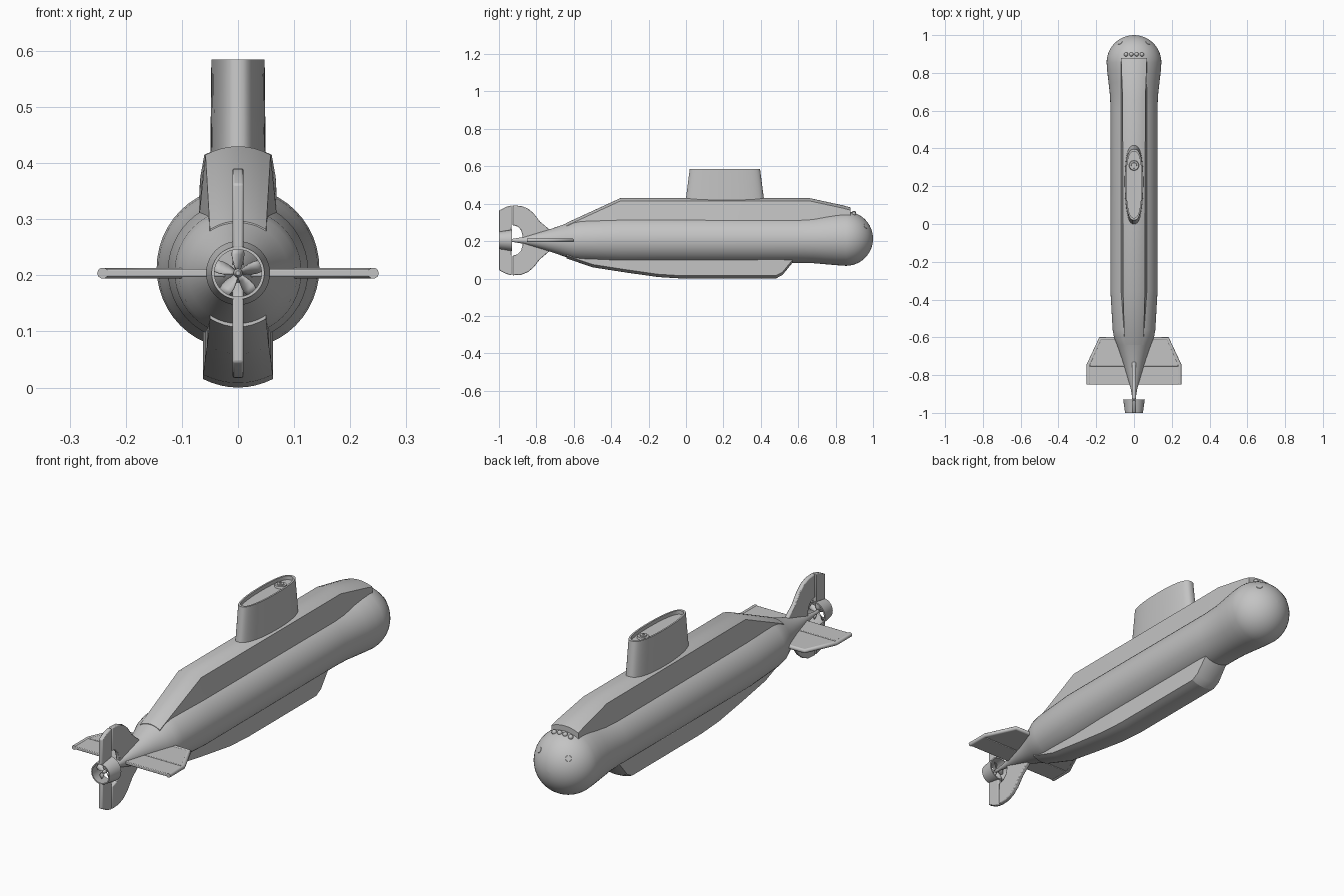
import bpy, bmesh, math
from mathutils import Vector, Matrix

if "Cube" in bpy.data.objects:
    bpy.data.objects.remove(bpy.data.objects["Cube"], do_unlink=True)

grey = bpy.data.materials.new("hull_grey")
grey.use_nodes = True
COLOR = (0.55, 0.55, 0.55, 1)
grey.diffuse_color = COLOR
grey.node_tree.nodes["Principled BSDF"].inputs["Base Color"].default_value = COLOR

AXIS = 0.204  # height of the propeller shaft


def finish(name, bm, angle=30):
    bmesh.ops.recalc_face_normals(bm, faces=bm.faces)
    mesh = bpy.data.meshes.new(name)
    bm.to_mesh(mesh)
    bm.free()
    obj = bpy.data.objects.new(name, mesh)
    bpy.context.collection.objects.link(obj)
    mesh.materials.append(grey)
    bpy.ops.object.select_all(action="DESELECT")
    obj.select_set(True)
    bpy.context.view_layer.objects.active = obj
    bpy.ops.object.shade_smooth_by_angle(angle=math.radians(angle))
    return obj


def loft(name, rings, closed=False, angle=30):
    """Skin a row of equal rings; closed joins the last ring to the first."""
    bm = bmesh.new()
    rows = [[bm.verts.new(p) for p in ring] for ring in rings]
    pairs = list(zip(rows, rows[1:])) + ([(rows[-1], rows[0])] if closed else [])
    for a, b in pairs:
        n = len(a)
        for i in range(n):
            j = (i + 1) % n
            bm.faces.new((a[i], a[j], b[j], b[i]))
    if not closed:
        bm.faces.new(rows[0])
        bm.faces.new(rows[-1])
    return finish(name, bm, angle)


def circle(y, r, z=AXIS, n=48):
    steps = [2 * math.pi * i / n for i in range(n)]
    return [(r * math.cos(a), y, z + r * math.sin(a)) for a in steps]


def plate(name, outline, normal, half):
    """Flat plate with softened edges: outline extruded both ways along normal."""
    n = Vector(normal)
    obj = loft(name, [[Vector(p) + n * s for p in outline] for s in (-half, half)])
    bevel = obj.modifiers.new("soft_edges", "BEVEL")
    bevel.width = half * 0.4
    bevel.segments = 2
    bevel.limit_method = "ANGLE"
    return obj


# Pressure hull: tapered tail, straight middle, bulbous bow
hull = [(-.93, .008, .204), (-.87, .018, .204), (-.72, .062, .204), (-.64, .09, .204),
        (-.6, .106, .205), (-.56, .113, .206), (-.35, .125, .208), (.6, .124, .208),
        (.68, .127, .209), (.75, .135, .211), (.81, .142, .213)]
for i in range(14):
    a = math.radians(89 * i / 13)
    hull.append((.855 + .145 * math.sin(a), .145 * math.cos(a), .213))
loft("hull", [circle(y, r, z) for y, r, z in hull])


# Deck casing and keel share one crowned section
def crowned(y, edge, half, base_half, base, up):
    top = [(half * t / 4, y, edge - up * .015 * (t / 4) ** 2) for t in range(-4, 5)]
    return [(-base_half, y, base)] + top + [(base_half, y, base)]


deck = [(-.64, .297, .05, .052), (-.35, .43, .058, .074), (.66, .43, .06, .074),
        (.84, .391, .067, .072), (.88, .38, .068, .07)]
loft("deck_casing", [crowned(y, z, h, b, .26, 1) for y, z, h, b in deck], angle=25)

keel = [(-.64, .108, .05), (-.5, .06, .055), (-.32, .032, .059), (-.15, .008, .062),
        (-.02, 0, .062), (.48, 0, .062), (.515, .018, .062), (.57, .085, .06)]
loft("keel", [crowned(y, z, h, h, .18, -1) for y, z, h in keel], angle=25)


# Sail with a recessed top
def sail_ring(z, half_len, half_wid, n=48):
    ring = []
    for i in range(n):
        a = 2 * math.pi * i / n
        c, s = math.cos(a), math.sin(a)
        x = half_wid * math.copysign(abs(c) ** .75, c) * (.95 + .05 * s)
        ring.append((x, .208 + half_len * math.copysign(abs(s) ** .9, s), z))
    return ring


loft("sail", [sail_ring(.40, .212, .052), sail_ring(.585, .188, .05),
              sail_ring(.585, .176, .042), sail_ring(.568, .176, .042)])


# Hatch on the sail floor
def disc(name, center, axis, radius, depth):
    bm = bmesh.new()
    turn = Vector(axis).to_track_quat("Z", "Y").to_matrix().to_4x4()
    bmesh.ops.create_cone(bm, cap_ends=True, segments=24, radius1=radius,
                          radius2=radius * .9, depth=depth,
                          matrix=Matrix.Translation(center) @ turn)
    return finish(name, bm)


disc("hatch_ring", (0, .31, .572), (0, 0, 1), .027, .01)
disc("hatch_lid", (0, .31, .577), (0, 0, 1), .016, .01)
disc("hatch_knob", (0, .31, .581), (0, 0, 1), .005, .008)

# Row of bow lamps under the deck end
for i in range(4):
    bm = bmesh.new()
    bmesh.ops.create_uvsphere(bm, u_segments=16, v_segments=10, radius=.011)
    x = (i - 1.5) * .028
    bmesh.ops.translate(bm, verts=bm.verts, vec=(x, .898, .352 - 3 * x * x))
    finish(f"bow_lamp_{i + 1}", bm)

# Flush round ports on the bow
for side, x in (("left", .074), ("right", -.074)):
    d = Vector((x, .105, .067)).normalized()
    disc(f"bow_port_{side}", Vector((0, .855, .213)) + d * .1445, d, .014, .003)

# Upright tail fins and rudders, mirrored about the shaft
fin = [(-.70, .03), (-.73, .058), (-.78, .1), (-.815, .145), (-.845, .17), (-.88, .184),
       (-.928, .187), (-.928, .082), (-.9, .074), (-.882, .055), (-.875, .03), (-.875, 0)]
rudder = [(-.932, .187), (-.965, .178), (-1, .159), (-1, .043), (-.932, .055)]
for place, s in (("upper", 1), ("lower", -1)):
    for part, shape in (("fin", fin), ("rudder", rudder)):
        plate(f"{place}_{part}", [(0, y, AXIS + s * z) for y, z in shape], (1, 0, 0), .01)


# Stern planes with a rounded rim, mirrored left and right
def tube(name, path, r):
    curve = bpy.data.curves.new(name, "CURVE")
    curve.dimensions = "3D"
    curve.bevel_depth = r
    curve.bevel_resolution = 3
    curve.use_fill_caps = True
    spline = curve.splines.new("POLY")
    spline.points.add(len(path) - 1)
    for point, co in zip(spline.points, path):
        point.co = (*co, 1)
    curve.materials.append(grey)
    obj = bpy.data.objects.new(name, curve)
    bpy.context.collection.objects.link(obj)


plane_front = [(.02, -.605), (.18, -.605), (.242, -.75), (.02, -.75)]
plane_flap = [(.02, -.752), (.242, -.752), (.242, -.85), (.02, -.85)]
rim = [(.09, -.608), (.178, -.608), (.241, -.745), (.241, -.85)]
for side, s in (("left", 1), ("right", -1)):
    for part, shape in (("plane", plane_front), ("plane_flap", plane_flap)):
        plate(f"{side}_{part}", [(s * x, y, AXIS) for x, y in shape], (0, 0, 1), .007)
    tube(f"{side}_plane_rim", [(s * x, y, AXIS) for x, y in rim], .01)

# Propeller duct, shaft, hub and five twisted blades
loft("propeller_duct", [circle(-.93, .057), circle(-1, .047), circle(-1, .042),
                        circle(-.93, .051)], closed=True)
loft("propeller_hub", [circle(-.9, .008), circle(-.975, .008), circle(-.985, .004)])

bm = bmesh.new()
for k in range(5):
    spin = Matrix.Rotation(2 * math.pi * k / 5, 3, "Y")
    grid = []
    for i in range(5):
        r = .005 + .038 * i / 4
        width = .007 + .006 * math.sin(math.pi * i / 5)
        pitch = math.radians(60 - 10 * i)
        row = []
        for t in (-1, 0, 1):
            co = Vector((t * width * math.cos(pitch), t * width * math.sin(pitch), r))
            row.append(bm.verts.new(spin @ co + Vector((0, -.962, AXIS))))
        grid.append(row)
    for a, b in zip(grid, grid[1:]):
        for j in range(2):
            bm.faces.new((a[j], a[j + 1], b[j + 1], b[j]))
blades = finish("propeller_blades", bm)
solid = blades.modifiers.new("thickness", "SOLIDIFY")
solid.thickness = .002
solid.offset = 0
